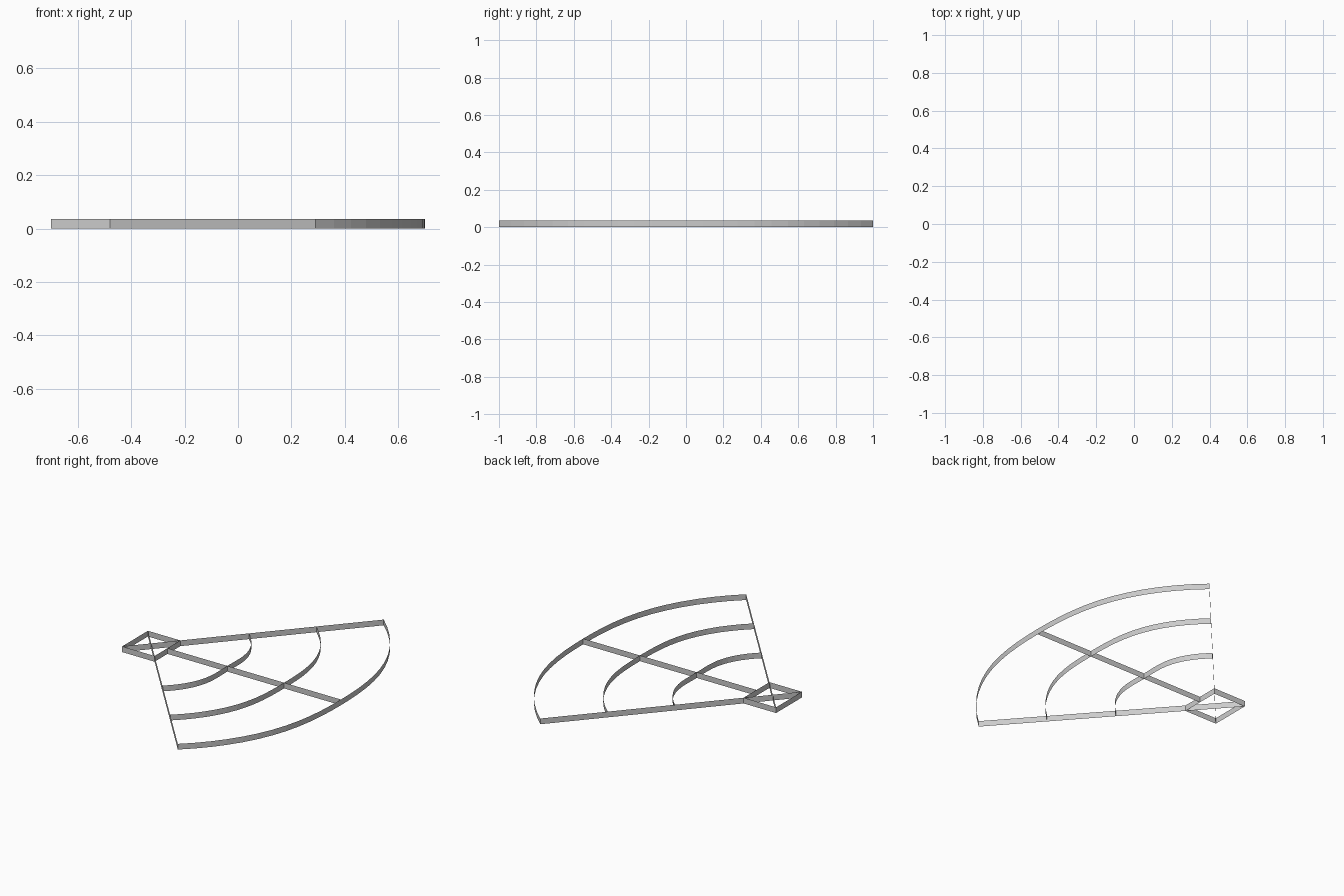
import bpy
import math
from mathutils import Vector

if "Cube" in bpy.data.objects:
    bpy.data.objects.remove(bpy.data.objects["Cube"])

HEIGHT = 0.035
APEX = Vector((-0.59, 0.0))
TIP_R, TIP_L = Vector((0.291, -1.0)), Vector((0.291, 1.0))
FRONT = 0.70                      # where the centre ray meets the outer arc
RADIUS = (TIP_L - APEX).length
U_R = (TIP_R - APEX).normalized()
U_L = (TIP_L - APEX).normalized()
R0 = 0.167                        # half diagonal of the diamond


def ribbon(name, pts, closed=False):
    """Upright sheet of zero thickness following a plan path."""
    n = len(pts)
    verts = [(p[0], p[1], z) for z in (0.0, HEIGHT) for p in pts]
    faces = []
    for i in range(n if closed else n - 1):
        j = (i + 1) % n
        faces.append((i, j, n + j, n + i))
    me = bpy.data.meshes.new(name)
    me.from_pydata(verts, [], faces)
    ob = bpy.data.objects.new(name, me)
    bpy.context.collection.objects.link(ob)
    return ob


def arc(scale, steps=24):
    """Circular arc between the outer rays, dipping inward at the centre ray."""
    half = math.atan2(U_L.y, U_L.x)
    dip = RADIUS - (FRONT - APEX.x)
    pts = []
    for i in range(steps + 1):
        a = half * (2 * i / steps - 1)
        r = RADIUS * scale - dip * math.exp(-(a / math.radians(20)) ** 2)
        pts.append(APEX + Vector((math.cos(a), math.sin(a))) * r)
    return pts


# Diamond around the apex
ribbon("apex_diamond", [APEX + U_R * R0, APEX + U_L * R0,
                        APEX - U_R * R0, APEX - U_L * R0], closed=True)

# Outer rays crossing the diamond, and the centre ray
ribbon("right_ray", [APEX - U_R * R0, TIP_R])
ribbon("left_ray", [APEX - U_L * R0, TIP_L])
ribbon("centre_ray", [(APEX.x + R0 * U_R.x, 0), (FRONT, 0)])

# Three arcs of the fan
for label, k in (("inner", 0.42), ("middle", 0.71), ("outer", 1.0)):
    ribbon(label + "_arc", arc(k))
